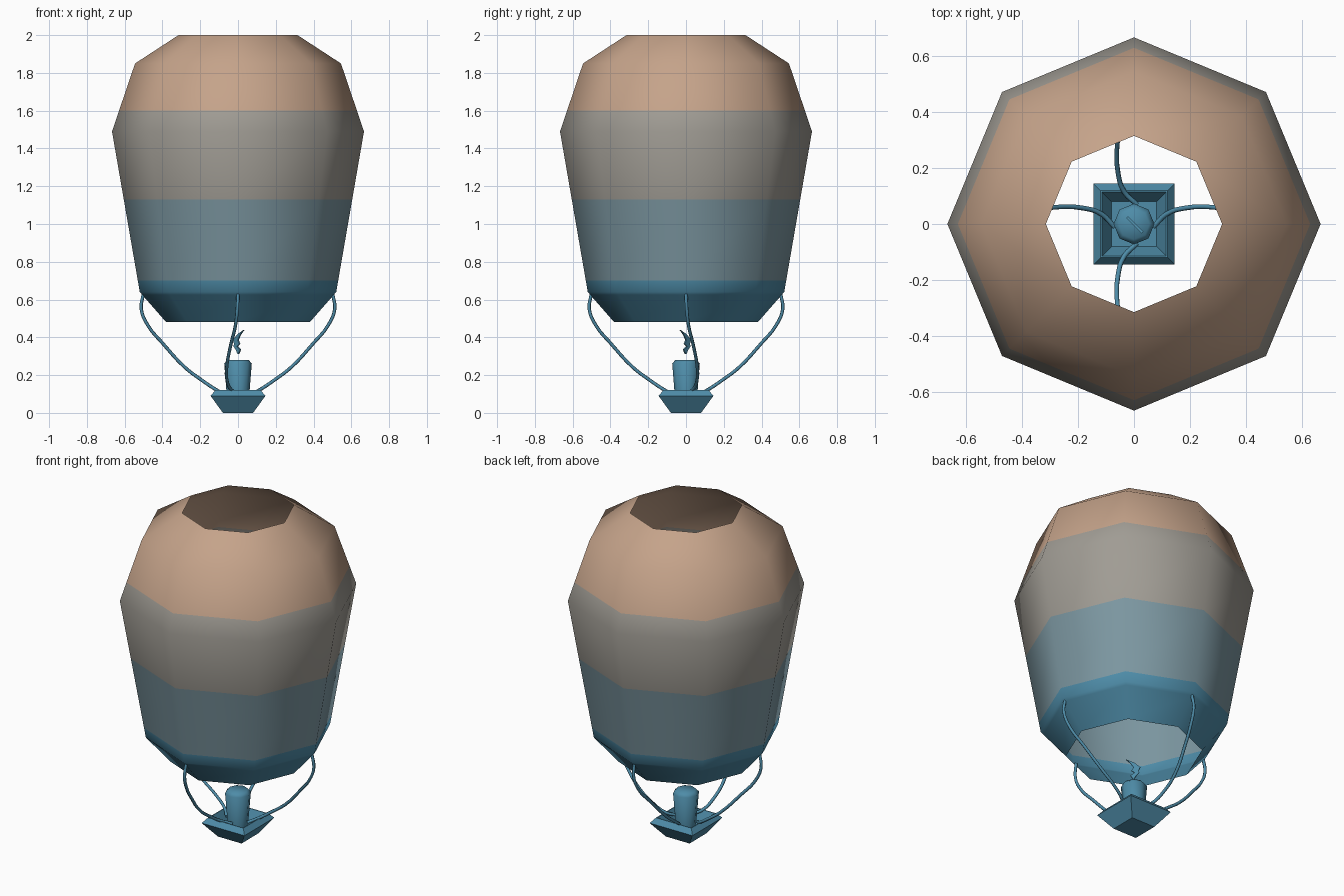
import bpy, bmesh, math
from mathutils import Vector

cube = bpy.data.objects.get("Cube")
if cube:
    bpy.data.objects.remove(cube, do_unlink=True)


def material(name, rgb):
    lin = [((c / 255 + 0.055) / 1.055) ** 2.4 for c in rgb] + [1.0]
    m = bpy.data.materials.new(name)
    m.use_nodes = True
    m.diffuse_color = lin
    bsdf = m.node_tree.nodes["Principled BSDF"]
    bsdf.inputs["Base Color"].default_value = lin
    bsdf.inputs["Roughness"].default_value = 0.8
    return m


BLUE = material("blue", (78, 140, 168))
GREY_BLUE = material("grey blue", (124, 151, 161))
GREY = material("warm grey", (160, 156, 148))
TAN = material("tan", (197, 163, 138))


def add_object(name, bm, mats):
    mesh = bpy.data.meshes.new(name)
    bm.to_mesh(mesh)
    bm.free()
    for m in mats:
        mesh.materials.append(m)
    ob = bpy.data.objects.new(name, mesh)
    bpy.context.collection.objects.link(ob)
    return ob


def smooth(ob, angle):
    bpy.ops.object.select_all(action='DESELECT')
    ob.select_set(True)
    bpy.context.view_layer.objects.active = ob
    bpy.ops.object.shade_smooth_by_angle(angle=math.radians(angle))


def lathe(profile, sides, phase=0.0, capped=True):
    """Stack rings of (radius, z), listed so that faces point outward going up."""
    bm = bmesh.new()
    rings = []
    for r, z in profile:
        rings.append([bm.verts.new((r * math.cos(phase + math.tau * i / sides),
                                    r * math.sin(phase + math.tau * i / sides), z))
                      for i in range(sides)])
    for a, b in zip(rings, rings[1:]):
        for i in range(sides):
            j = (i + 1) % sides
            bm.faces.new((a[i], a[j], b[j], b[i]))
    if capped:
        bm.faces.new(rings[0][::-1])
        bm.faces.new(rings[-1])
    return bm


# Envelope: open eight-sided shell, with rings where the colour bands meet
key = [(0.38, 0.48), (0.52, 0.64), (0.667, 1.49), (0.545, 1.85), (0.315, 2.0)]
bands = [0.70, 1.13, 1.60]
profile = list(key)
for z in bands + [0.625]:
    for (r0, z0), (r1, z1) in zip(key, key[1:]):
        if z0 < z < z1:
            profile.append((r0 + (r1 - r0) * (z - z0) / (z1 - z0), z))
profile.sort(key=lambda p: p[1])
bm = lathe(profile, 8, capped=False)
for f in bm.faces:
    f.material_index = sum(f.calc_center_median().z > z for z in bands)
envelope = add_object("envelope", bm, [BLUE, GREY_BLUE, GREY, TAN])
smooth(envelope, 80)

# Basket: square tray with a bevelled rim and a sunken floor
s = math.sqrt(2)
tray = [(0.08, 0), (0.145, 0.09), (0.12, 0.12), (0.115, 0.12), (0.08, 0.05)]
add_object("basket", lathe([(r * s, z) for r, z in tray], 4, math.pi / 4), [BLUE])

# Burner: slightly flared eight-sided cylinder
burner = add_object("burner", lathe([(0.056, 0.05), (0.073, 0.262), (0.055, 0.281)], 8), [BLUE])
smooth(burner, 50)

# Flame: thin zigzag blade standing on a diagonal; (offset, z, half width)
blade = [(0.002, 0.312, 0.002), (0.002, 0.335, 0.012), (-0.012, 0.352, 0.009),
         (-0.004, 0.366, 0.014), (-0.012, 0.385, 0.013), (0.006, 0.415, 0.008),
         (0.030, 0.438, 0.001)]
bm = bmesh.new()
sheets = []
for side in (-0.003, 0.003):
    sheets.append([[bm.verts.new((o + k * w + side, -(o + k * w) + side, z))
                    for k in (-1, 1)] for o, z, w in blade])
loops = [[p[0] for p in sh] + [p[1] for p in reversed(sh)] for sh in sheets]
for sh in sheets:
    for a, b in zip(sh, sh[1:]):
        bm.faces.new((a[0], a[1], b[1], b[0]))
n = len(loops[0])
for i in range(n):
    j = (i + 1) % n
    bm.faces.new((loops[0][i], loops[0][j], loops[1][j], loops[1][i]))
bmesh.ops.recalc_face_normals(bm, faces=bm.faces)
add_object("flame", bm, [BLUE])

# Ropes: four curved tubes; (distance out, sideways drift, z)
path = [(0.50, 0.0, 0.635), (0.512, 0.004, 0.55), (0.475, 0.014, 0.46),
        (0.40, 0.036, 0.37), (0.28, 0.060, 0.24), (0.19, 0.058, 0.172),
        (0.115, 0.035, 0.122), (0.07, -0.01, 0.10)]
places = {"front_rope": lambda d, o: (-o, -d), "back_rope": lambda d, o: (-o, d),
          "left_rope": lambda d, o: (d, o), "right_rope": lambda d, o: (-d, o)}
for name, place in places.items():
    cu = bpy.data.curves.new(name, 'CURVE')
    cu.dimensions = '3D'
    cu.bevel_depth = 0.009
    cu.bevel_resolution = 1
    cu.use_fill_caps = True
    cu.resolution_u = 4
    sp = cu.splines.new('BEZIER')
    sp.bezier_points.add(len(path) - 1)
    for bp, (d, o, z) in zip(sp.bezier_points, path):
        bp.co = Vector((*place(d, o), z))
        bp.handle_left_type = bp.handle_right_type = 'AUTO'
    cu.materials.append(BLUE)
    ob = bpy.data.objects.new(name, cu)
    bpy.context.collection.objects.link(ob)
